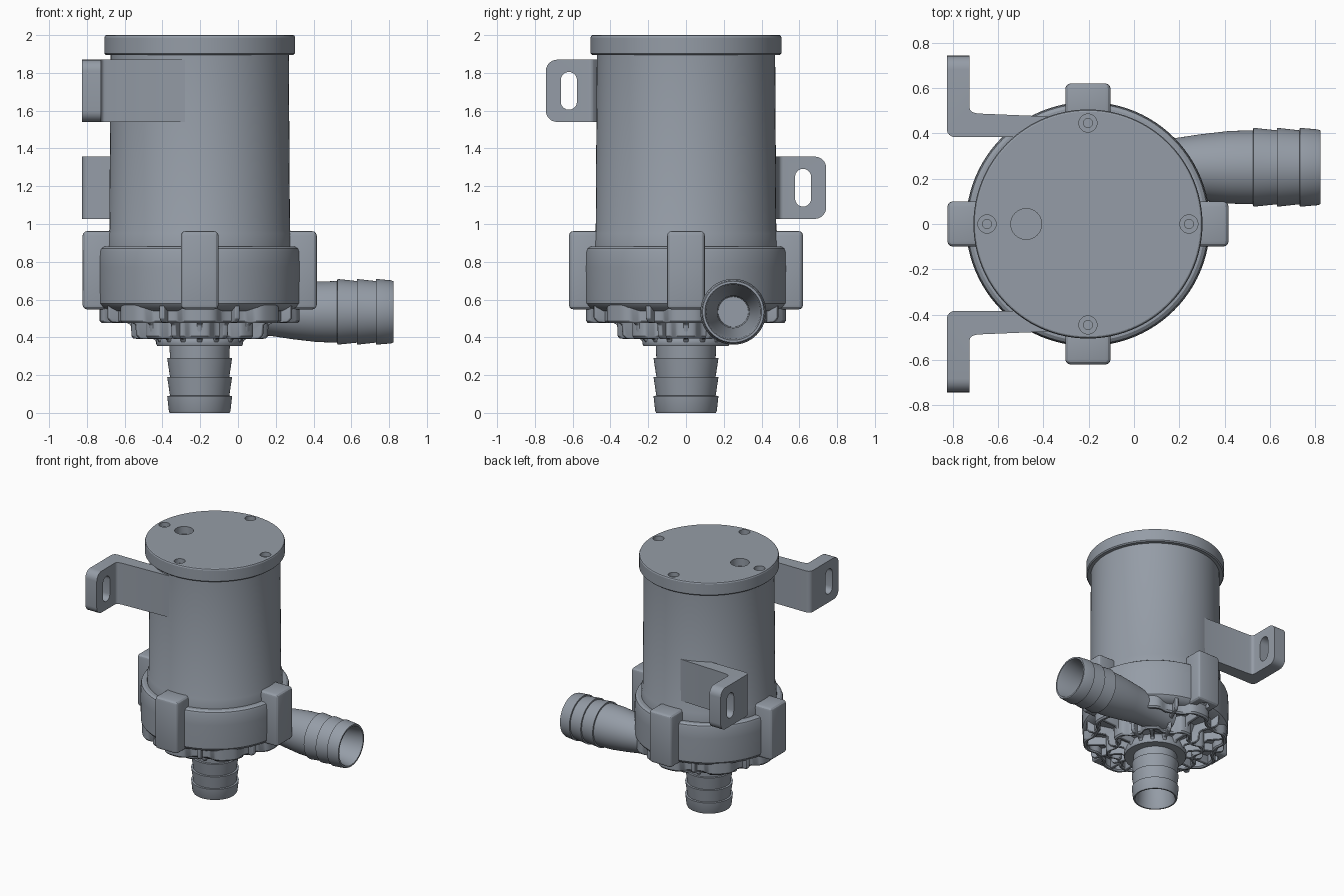
import bpy, bmesh, math
from mathutils import Matrix, Vector

if "Cube" in bpy.data.objects:
    bpy.data.objects.remove(bpy.data.objects["Cube"])

CX = -0.203                       # pump axis
AXIS = Matrix.Translation((CX, 0, 0))
PLASTIC = bpy.data.materials.new("dark_grey_plastic")
PLASTIC.diffuse_color = (0.30, 0.335, 0.385, 1)
PLASTIC.use_nodes = True
PLASTIC.node_tree.nodes["Principled BSDF"].inputs["Base Color"].default_value = PLASTIC.diffuse_color


def rot(a, axis='Z'):
    return Matrix.Rotation(math.radians(a), 4, axis)


def finish(name, bm, bevel=0.0):
    bmesh.ops.remove_doubles(bm, verts=bm.verts, dist=1e-5)
    bmesh.ops.recalc_face_normals(bm, faces=bm.faces)
    me = bpy.data.meshes.new(name)
    bm.to_mesh(me)
    bm.free()
    me.materials.append(PLASTIC)
    ob = bpy.data.objects.new(name, me)
    bpy.context.collection.objects.link(ob)
    if bevel:
        m = ob.modifiers.new("bevel", 'BEVEL')
        m.width, m.segments, m.limit_method = bevel, 3, 'ANGLE'
        apply(ob, m)
    smooth(ob)
    return ob


def activate(ob):
    bpy.ops.object.select_all(action='DESELECT')
    ob.select_set(True)
    bpy.context.view_layer.objects.active = ob


def apply(ob, mod):
    activate(ob)
    bpy.ops.object.modifier_apply(modifier=mod.name)


def smooth(ob, angle=32):
    activate(ob)
    bpy.ops.object.shade_smooth_by_angle(angle=math.radians(angle))


def cut(ob, cutter):
    m = ob.modifiers.new("cut", 'BOOLEAN')
    m.operation, m.object, m.solver = 'DIFFERENCE', cutter, 'EXACT'
    apply(ob, m)
    bpy.data.objects.remove(cutter)
    smooth(ob, 20)


def add_lathe(bm, profile, mat, seg=96):
    new = bmesh.new()
    vs = [new.verts.new((r, 0, z)) for r, z in profile]
    es = [new.edges.new(p) for p in zip(vs, vs[1:])]
    bmesh.ops.spin(new, geom=vs + es, cent=(0, 0, 0), axis=(0, 0, 1),
                   angle=2 * math.pi, steps=seg)
    bmesh.ops.remove_doubles(new, verts=new.verts, dist=1e-5)
    new.transform(mat)
    me = bpy.data.meshes.new("tmp")
    new.to_mesh(me)
    new.free()
    bm.from_mesh(me)
    bpy.data.meshes.remove(me)


def lathe(name, profile, mat=AXIS, seg=96):
    bm = bmesh.new()
    add_lathe(bm, profile, mat, seg)
    return finish(name, bm)


def add_prism(bm, pts, h, mat):
    lo, hi = [[bm.verts.new(mat @ Vector((x, y, z))) for x, y in pts]
              for z in (-h / 2, h / 2)]
    bm.faces.new(lo)
    bm.faces.new(hi)
    for i in range(len(pts)):
        j = (i + 1) % len(pts)
        bm.faces.new((lo[i], lo[j], hi[j], hi[i]))


def arc(cx, cy, r, a0, a1, n=6):
    return [(cx + r * math.cos(math.radians(a0 + (a1 - a0) * i / n)),
             cy + r * math.sin(math.radians(a0 + (a1 - a0) * i / n))) for i in range(n + 1)]


# Pump housing with barbed inlet and bore, one turned profile
lathe("pump_housing", [
    (0, 0.5), (0.11, 0.5), (0.125, 0.2), (0.14, 0.02), (0.148, 0), (0.158, 0),
    (0.163, 0.01), (0.172, 0.09), (0.157, 0.091), (0.172, 0.19), (0.157, 0.191),
    (0.172, 0.29), (0.157, 0.291), (0.16, 0.355), (0.225, 0.355), (0.23, 0.365),
    (0.23, 0.385), (0.21, 0.43), (0.30, 0.45), (0.33, 0.53), (0.48, 0.54),
    (0.52, 0.56), (0.535, 0.58), (0.538, 0.77), (0.535, 0.855), (0.53, 0.87),
    (0.515, 0.88), (0.0, 0.88)])

# Motor body
lathe("motor_body", [(0, 0.86), (0.49, 0.86), (0.487, 0.95), (0.478, 0.97), (0.472, 1.91), (0, 1.91)])

# End cap with four screw recesses and a cable hole
cap = lathe("end_cap", [(0, 1.895), (0.497, 1.895), (0.505, 1.903), (0.505, 1.988),
                        (0.501, 1.997), (0.495, 2.0), (0, 2.0)])
bm = bmesh.new()
for k in range(4):
    add_lathe(bm, [(0, 1.93), (0.02, 1.93), (0.02, 1.965), (0.04, 1.965), (0.04, 2.05), (0, 2.05)],
              AXIS @ rot(90 * k) @ Matrix.Translation((0.445, 0, 0)), 24)
add_lathe(bm, [(0, 1.94), (0.068, 1.94), (0.068, 2.05), (0, 2.05)],
          Matrix.Translation((-0.475, 0, 0)), 32)
cut(cap, finish("cap_cutter", bm))

# Four clamp lugs with hex recesses underneath
bm, holes = bmesh.new(), bmesh.new()
for k in range(4):
    m = AXIS @ rot(90 * k)
    add_prism(bm, [(0.44, -0.1), (0.62, -0.1), (0.62, 0.1), (0.44, 0.1)], 0.415,
              m @ Matrix.Translation((0, 0, 0.755)))
    add_prism(holes, arc(0.545, 0, 0.05, 0, 300, 5), 0.16, m @ Matrix.Translation((0, 0, 0.54)))
lugs = finish("clamp_lugs", bm, 0.025)
cut(lugs, finish("lug_cutter", holes))
smooth(lugs, 35)

# Stepped radial ribs under the housing
bm = bmesh.new()
rib = [(0.17, 0.36), (0.22, 0.36), (0.24, 0.39), (0.34, 0.392), (0.36, 0.41), (0.365, 0.465),
       (0.38, 0.475), (0.505, 0.48), (0.525, 0.5), (0.525, 0.64), (0.17, 0.64)]
for k in range(16):
    add_prism(bm, rib, 0.028, AXIS @ rot(22.5 * k) @ rot(90, 'X'))
finish("radial_ribs", bm, 0.006)

# Scalloped walls crossing the ribs
bm = bmesh.new()
N = 192
for base, amp, z0, z1 in ((0.50, 0.03, 0.475, 0.63), (0.335, 0.028, 0.395, 0.56)):
    loops = []
    for d, z in ((0, z1), (0, z0 + 0.012), (-0.01, z0), (-0.025, z0), (-0.035, z0 + 0.01), (-0.035, z1)):
        loop = []
        for i in range(N):
            a = 2 * math.pi * i / N
            r = base + amp * math.tanh(2 * math.cos(8 * a)) + d
            loop.append(bm.verts.new((CX + r * math.cos(a), r * math.sin(a), z)))
        loops.append(loop)
    for A, B in zip(loops, loops[1:] + loops[:1]):
        for i in range(N):
            j = (i + 1) % N
            bm.faces.new((A[i], A[j], B[j], B[i]))
finish("scalloped_walls", bm)

# Barbed side outlet, turned about x
lathe("side_outlet", [
    (0, -0.10), (0.12, -0.10), (0.127, 0.17), (0.145, 0.29), (0.16, 0.42), (0.163, 0.525),
    (0.174, 0.526), (0.163, 0.63), (0.174, 0.631), (0.163, 0.73), (0.174, 0.731),
    (0.167, 0.81), (0.162, 0.822), (0.15, 0.822), (0.143, 0.80), (0.13, 0.70),
    (0.085, 0.45), (0.08, 0.34), (0, 0.34)],
    Matrix.Translation((0, 0.25, 0.535)) @ rot(90, 'Y'))

# Two slotted mounting brackets, mirrored and at different heights
outline = ([(-0.28, 0.470), (-0.69, 0.487)] + arc(-0.70, 0.515, 0.025, 270, 180)
           + [(-0.725, 0.742), (-0.825, 0.742)] + arc(-0.79, 0.418, 0.035, 180, 270)
           + [(-0.28, 0.383)])
for name, s, zc in (("upper_bracket", -1, 1.705), ("lower_bracket", 1, 1.192)):
    bm = bmesh.new()
    add_prism(bm, [(x, s * y) for x, y in outline], 0.33, Matrix.Translation((0, 0, zc)))
    corners = [e for e in bm.edges if all(abs(v.co.y) > 0.74 for v in e.verts)
               and abs(e.verts[0].co.z - e.verts[1].co.z) < 1e-4]
    bmesh.ops.bevel(bm, geom=corners, offset=0.06, segments=6, profile=0.5, affect='EDGES')
    bracket = finish(name, bm)
    slot = bmesh.new()
    add_prism(slot, arc(0, 0.057, 0.043, 0, 180, 10) + arc(0, -0.057, 0.043, 180, 360, 10), 0.3,
              Matrix.Translation((-0.775, s * 0.62, zc)) @ rot(90, 'Z') @ rot(90, 'X'))
    cut(bracket, finish("slot_cutter", slot))
